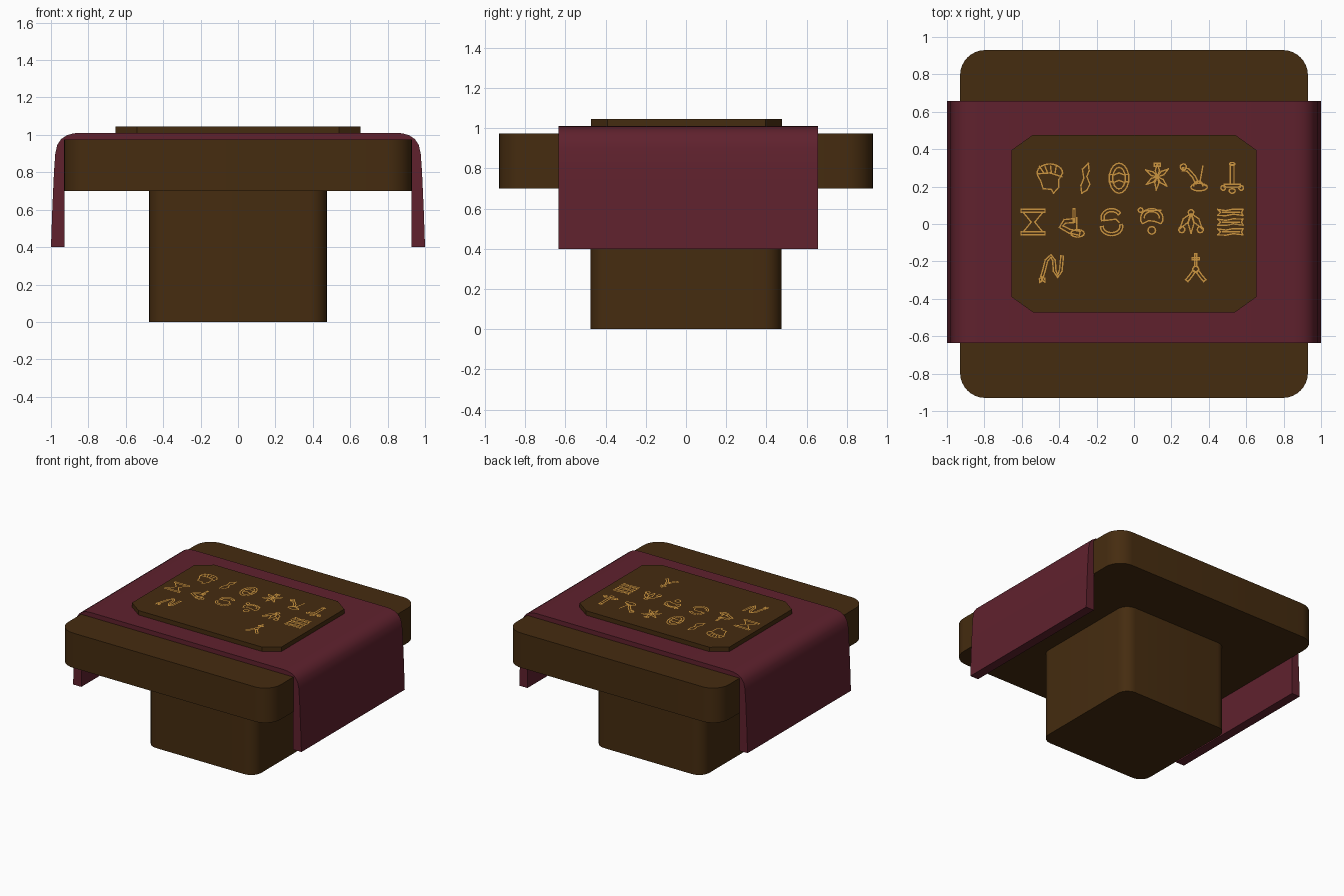
import bpy, bmesh
from math import sin, cos, pi, radians, hypot
from mathutils import Vector

if "Cube" in bpy.data.objects:
    bpy.data.objects.remove(bpy.data.objects["Cube"])


def material(name, rgb):
    m = bpy.data.materials.new(name)
    m.diffuse_color = (*rgb, 1)
    m.use_nodes = True
    m.node_tree.nodes["Principled BSDF"].inputs["Base Color"].default_value = m.diffuse_color
    return m


WOOD = material("dark wood", (0.060, 0.025, 0.005))
CLOTH = material("wine cloth", (0.116, 0.0155, 0.027))
GOLD = material("gold line", (0.60, 0.30, 0.05))


def finish(name, bm, mat, smooth=True):
    mesh = bpy.data.meshes.new(name)
    bm.to_mesh(mesh)
    bm.free()
    ob = bpy.data.objects.new(name, mesh)
    bpy.context.collection.objects.link(ob)
    mesh.materials.append(mat)
    if smooth:
        bpy.ops.object.select_all(action='DESELECT')
        ob.select_set(True)
        bpy.context.view_layer.objects.active = ob
        bpy.ops.object.shade_smooth_by_angle(angle=radians(35))
    return ob


def prism(name, outline, direction, mat, smooth=True):
    """Extrude a closed outline of 3D points along a direction."""
    bm = bmesh.new()
    face = bm.faces.new([bm.verts.new(p) for p in outline])
    ext = bmesh.ops.extrude_face_region(bm, geom=[face])
    verts = [g for g in ext['geom'] if isinstance(g, bmesh.types.BMVert)]
    bmesh.ops.translate(bm, verts=verts, vec=direction)
    bmesh.ops.recalc_face_normals(bm, faces=bm.faces)
    return finish(name, bm, mat, smooth)


def rounded_square(half, r, z, steps=8):
    pts = []
    for q, (sx, sy) in enumerate([(1, 1), (-1, 1), (-1, -1), (1, -1)]):
        for i in range(steps + 1):
            a = (q + i / steps) * pi / 2
            pts.append((sx * (half - r) + r * cos(a), sy * (half - r) + r * sin(a), z))
    return pts


# Pedestal and table slab
prism("pedestal", rounded_square(0.475, 0.09, 0), (0, 0, 0.71), WOOD)
prism("table_slab", rounded_square(0.93, 0.135, 0.70), (0, 0, 0.275), WOOD)

# Cloth runner: half profile mirrored, draped over both sides
outer = [(1.0, 0.40), (0.993, 0.60), (0.984, 0.80), (0.977, 0.90), (0.966, 0.947),
         (0.945, 0.978), (0.915, 0.998), (0.88, 1.008), (0.84, 1.011)]
inner = [(0.928, 0.972), (0.928, 0.40)]
profile = outer + [(-x, z) for x, z in reversed(outer)]
profile += [(-x, z) for x, z in reversed(inner)] + inner
prism("cloth_runner", [(x, -0.635, z) for x, z in profile], (0, 1.293, 0), CLOTH)

# Chamfered tablet
TOP = 1.046
tablet = [(0.655, 0.395), (0.54, 0.477), (-0.54, 0.477), (-0.655, 0.395),
          (-0.655, -0.39), (-0.54, -0.472), (0.54, -0.472), (0.655, -0.39)]
prism("tablet", [(x, y, 1.0) for x, y in tablet], (0, 0, TOP - 1.0), WOOD, False)


# Ornament drawing helpers, in cell units of about +-1
def arc(cx, cy, rx, ry, a0=0, a1=360, n=14):
    return [(cx + rx * cos(radians(a0 + (a1 - a0) * i / n)),
             cy + ry * sin(radians(a0 + (a1 - a0) * i / n))) for i in range(n + 1)]


def box(x0, y0, x1, y1):
    return [(x0, y0), (x1, y0), (x1, y1), (x0, y1), (x0, y0)]


def leaf(x, y, angle, length, width):
    a = radians(angle)
    shape = [(0, 0), (0.45, width), (1, 0), (0.45, -width), (0, 0)]
    return [(x + u * length * cos(a) - v * sin(a), y + u * length * sin(a) + v * cos(a))
            for u, v in shape]


def mirrored(line):
    return [line, [(-x, y) for x, y in line]]


def band(line, w):
    """Outline running along both sides of a path."""
    left, right = [], []
    for i, (x, y) in enumerate(line):
        a, b = line[max(i - 1, 0)], line[min(i + 1, len(line) - 1)]
        dx, dy = b[0] - a[0], b[1] - a[1]
        k = w / hypot(dx, dy)
        left.append((x - dy * k, y + dx * k))
        right.append((x + dy * k, y - dx * k))
    return left + right[::-1] + left[:1]


bowl = [arc(0.35, -0.6, 0.55, 0.25), arc(0.3, -0.5, 0.3, 0.3, 0, 180)]
helmet = [arc(0, 0.35, 0.85, 0.6, 0, 200), [(-0.8, 0.15), (-0.6, -0.2), (-0.45, -0.7),
          (0.1, -0.75), (0.25, -1), (0.6, -0.6), (0.6, -0.1), (0.85, 0.35)],
          [(-0.75, 0.3), (0, 0.35), (0.8, 0.1)]]
helmet += [[(x, 0.35), (x * 1.5 - 0.1, 0.8)] for x in (-0.4, -0.15, 0.1, 0.35)]
plume = [[(0.2, 1), (-0.2, 0.6), (-0.1, 0), (-0.3, -0.5), (-0.25, -1), (0.1, -0.8),
          (0.3, -0.4), (0.1, 0.1), (0.25, 0.5), (0.2, 1)]]
shield = [arc(0, 0, 0.65, 1, n=20), arc(0, 0, 0.42, 0.72, n=16),
          [(-0.4, 0.2), (0, 0.35), (0.4, 0.2)], [(-0.4, -0.3), (0, -0.15), (0.4, -0.3)]]
shield += mirrored(box(0.42, -0.25, 0.65, 0.25))
burst = [leaf(0, 0.1, a, 0.9, 0.14) for a in (35, 90, 150, 215, 265, 315)]
burst += [box(-0.2, 0.8, 0.2, 1)]
flail = [band([(-0.75, 0.6), (-0.4, 0.55), (0, 0.1), (0.2, -0.3)], 0.1),
         arc(-0.7, 0.75, 0.2, 0.2), [(0.6, 0.8), (0.4, -0.3), (0.8, -0.5)]] + bowl
dagger = [box(-0.12, -0.4, 0.12, 0.9), box(-0.55, -0.6, 0.55, -0.4), arc(0, -0.85, 0.2, 0.15),
          arc(-0.6, -0.65, 0.15, 0.15), arc(0.6, -0.65, 0.15, 0.15), arc(0, 0.95, 0.16, 0.1)]
hourglass = [box(-0.8, 0.65, 0.8, 0.85), box(-0.8, -0.85, 0.8, -0.65)]
hourglass += mirrored([(0.65, 0.65), (0.12, 0), (0.65, -0.65)])
swan = [band([(0.1, 0.1), (-0.5, 0.05), (-0.75, -0.3), (-0.2, -0.6), (0.5, -0.75)], 0.13),
        arc(0.35, -0.75, 0.45, 0.25), box(0.05, 0, 0.18, 0.9), [(0.3, 0.3), (0.3, -0.5)]]
hooks = [band(arc(0, 0.3, 0.6, 0.5, 30, 200), 0.1), band(arc(0, -0.3, 0.65, 0.5, 180, 375), 0.1),
         [(-0.5, 0.1), (0.3, 0.2), (0.5, 0)]]
medallion = [arc(0, 0.25, 0.75, 0.65, -30, 210), arc(0, 0.3, 0.5, 0.4, 0, 180),
             arc(0, -0.55, 0.25, 0.25), arc(-0.75, 0.8, 0.15, 0.15),
             [(-0.6, -0.1), (-0.2, 0.1), (0.2, 0.05), (0.6, -0.1)], [(-0.5, 0.75), (0.6, 0.8)]]
fan = [leaf(0, 0.5, 270, 1.25, 0.2), arc(0, 0.65, 0.18, 0.18)]
fan += mirrored(leaf(0.05, 0.55, 305, 1.2, 0.2)) + mirrored(arc(0.62, -0.5, 0.2, 0.2))
bundles = []
for y in (0.65, 0, -0.65):
    bundles += [[(-0.85, y + 0.2), (-0.3, y + 0.12), (0.2, y + 0.22), (0.85, y + 0.2),
                 (0.75, y), (0.85, y - 0.2), (0.2, y - 0.12), (-0.3, y - 0.22),
                 (-0.85, y - 0.2), (-0.65, y), (-0.85, y + 0.2)], [(-0.5, y), (0.6, y)]]
serpent = [band([(-0.65, -0.6), (-0.5, -0.1), (-0.35, 0.5), (-0.05, 0.8), (0.15, 0.5),
                 (0.2, -0.2), (0.4, -0.55), (0.6, -0.2), (0.7, 0.8)], 0.09),
           leaf(-0.65, -0.6, 250, 0.4, 0.12), leaf(-0.65, -0.6, 300, 0.4, 0.12)]
staff = [box(-0.07, 0.1, 0.07, 0.95), box(-0.25, 0.55, 0.25, 0.68), arc(0, -0.1, 0.2, 0.2)]
staff += mirrored(band([(0.1, -0.2), (0.35, -0.55), (0.6, -0.85)], 0.1))

rows = [(0.245, [(-0.45, helmet), (-0.26, plume), (-0.08, shield), (0.125, burst),
                 (0.32, flail), (0.525, dagger)]),
        (0.01, [(-0.54, hourglass), (-0.33, swan), (-0.12, hooks), (0.095, medallion),
                (0.305, fan), (0.515, bundles)]),
        (-0.235, [(-0.44, serpent), (0.33, staff)])]

# Thin gold ornaments lying on the tablet
bm = bmesh.new()
SIZE, HALF = 0.08, 0.0036
for cy, marks in rows:
    for cx, lines in marks:
        for line in lines:
            pts = [Vector((cx + x * SIZE, cy + y * SIZE, TOP + 0.001)) for x, y in line]
            for a, b in zip(pts, pts[1:]):
                d = (b - a).normalized() * HALF
                n = Vector((-d.y, d.x, 0))
                bm.faces.new([bm.verts.new(p) for p in
                              (a - d - n, b + d - n, b + d + n, a - d + n)])
finish("gold_ornaments", bm, GOLD, False)
